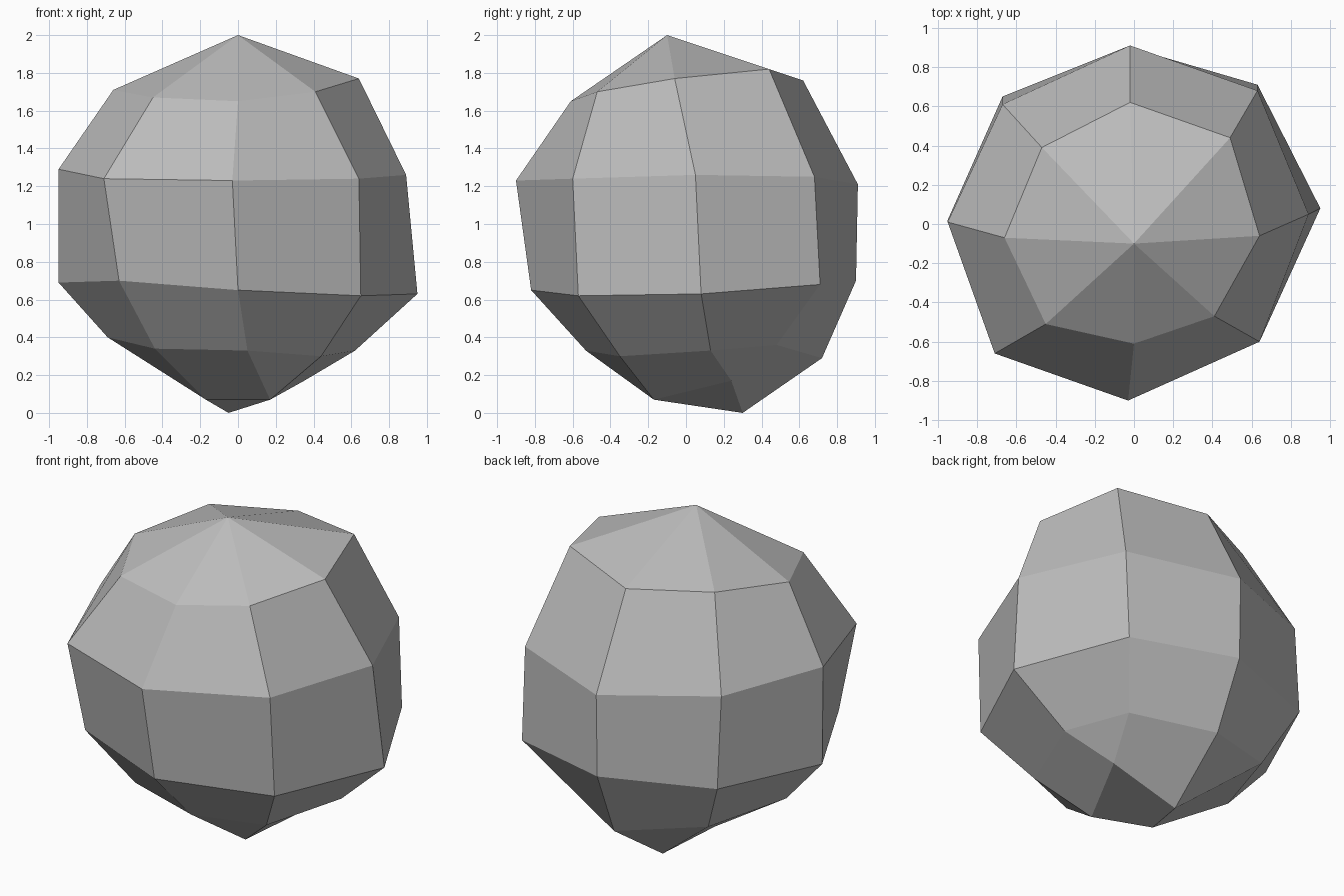
import bpy
import bmesh

# Remove the default object
default_object = bpy.data.objects.get("Cube")
if default_object:
    bpy.data.objects.remove(default_object, do_unlink=True)


def make_material(name, color):
    material = bpy.data.materials.new(name)
    material.use_nodes = True
    material.diffuse_color = color
    material.node_tree.nodes["Principled BSDF"].inputs["Base Color"].default_value = color
    return material


def add_loop(bm, points):
    return [bm.verts.new(point) for point in points]


def bridge(bm, upper, lower):
    """Join two loops of equal length with a band of quads."""
    count = len(upper)
    for i in range(count):
        j = (i + 1) % count
        bm.faces.new((upper[i], lower[i], lower[j], upper[j]))


# Uneven cross-sections of the boulder, counter-clockwise from the front
shoulder = [(0, -.61, 1.65), (.41, -.47, 1.7), (.64, -.06, 1.77), (.49, .44, 1.82),
            (-.02, .62, 1.76), (-.47, .39, 1.77), (-.66, -.07, 1.71), (-.45, -.51, 1.67)]
upper_belly = [(-.03, -.9, 1.23), (.64, -.6, 1.24), (.89, .05, 1.26), (.63, .68, 1.25),
               (-.02, .91, 1.21), (-.67, .61, 1.26), (-.95, .01, 1.29), (-.71, -.66, 1.24)]
lower_belly = [(0, -.82, .65), (.65, -.57, .62), (.95, .08, .63), (.63, .71, .68),
               (-.02, .9, .7), (-.67, .65, .7), (-.95, .02, .69), (-.63, -.6, .7)]
underside = [(.05, -.53, .33), (.44, -.35, .3), (.62, .13, .33), (.44, .48, .36),
             (-.01, .72, .29), (-.51, .51, .37), (-.69, 0, .4), (-.44, -.38, .34)]
foot = [(.17, -.17, .07), (.35, .24, .17), (-.05, .3, 0), (-.17, -.04, .07)]

bm = bmesh.new()
loops = [add_loop(bm, ring) for ring in (shoulder, upper_belly, lower_belly, underside)]
for upper, lower in zip(loops, loops[1:]):
    bridge(bm, upper, lower)

# Peak: a fan of triangles
peak = bm.verts.new((0, -.1, 2))
top = loops[0]
for i, vert in enumerate(top):
    bm.faces.new((peak, vert, top[(i + 1) % len(top)]))

# Foot: four corners, each taking two vertices of the loop above
base = loops[-1]
corners = add_loop(bm, foot)
for i, corner in enumerate(corners):
    following = corners[(i + 1) % len(corners)]
    first, second = base[2 * i], base[2 * i + 1]
    third = base[(2 * i + 2) % len(base)]
    bm.faces.new((first, corner, second))
    bm.faces.new((second, corner, following, third))
bm.faces.new(corners)

bmesh.ops.recalc_face_normals(bm, faces=bm.faces)
for face in bm.faces:
    face.smooth = False

mesh = bpy.data.meshes.new("boulder")
bm.to_mesh(mesh)
bm.free()
mesh.materials.append(make_material("stone grey", (.5, .5, .5, 1)))
boulder = bpy.data.objects.new("boulder", mesh)
bpy.context.collection.objects.link(boulder)
